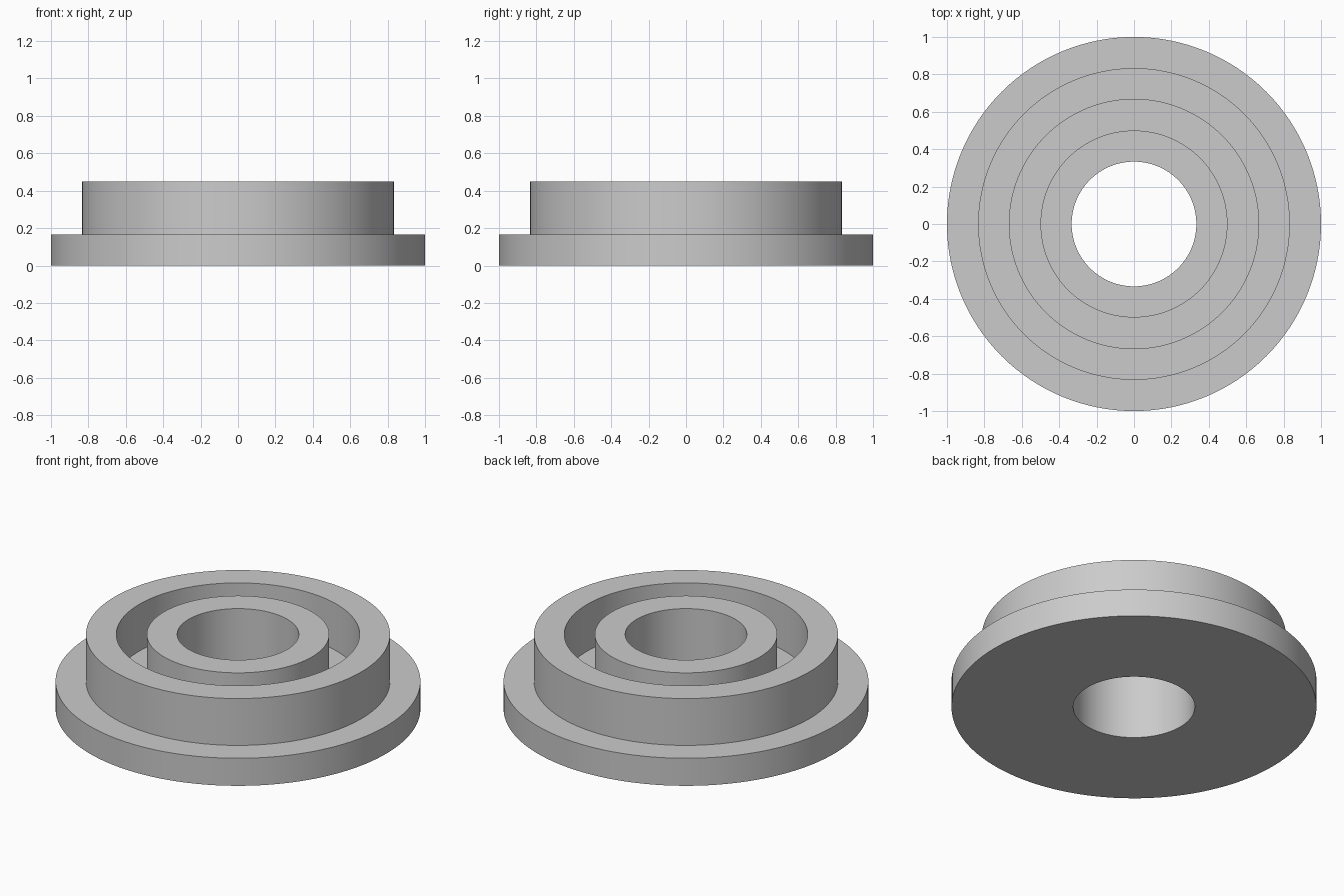
import bpy
import bmesh
from math import radians, tau

SEGMENTS = 128

cube = bpy.data.objects.get("Cube")
if cube:
    bpy.data.objects.remove(cube, do_unlink=True)

# Single plain grey
grey = bpy.data.materials.new("plain_grey")
grey.use_nodes = True
color = (0.6, 0.6, 0.6, 1)
grey.diffuse_color = color
grey.node_tree.nodes["Principled BSDF"].inputs["Base Color"].default_value = color


def lathe(name, profile):
    """Spin a closed (radius, height) profile around the z axis."""
    bm = bmesh.new()
    verts = [bm.verts.new((r, 0, z)) for r, z in profile]
    edges = [bm.edges.new((v, verts[i - 1])) for i, v in enumerate(verts)]
    bmesh.ops.spin(bm, geom=verts + edges, cent=(0, 0, 0), axis=(0, 0, 1),
                   angle=tau, steps=SEGMENTS, use_merge=True)
    bmesh.ops.remove_doubles(bm, verts=bm.verts, dist=0.0001)
    bmesh.ops.recalc_face_normals(bm, faces=bm.faces)
    mesh = bpy.data.meshes.new(name)
    bm.to_mesh(mesh)
    bm.free()
    obj = bpy.data.objects.new(name, mesh)
    bpy.context.collection.objects.link(obj)
    mesh.materials.append(grey)
    bpy.ops.object.select_all(action="DESELECT")
    obj.select_set(True)
    bpy.context.view_layer.objects.active = obj
    bpy.ops.object.shade_smooth_by_angle(angle=radians(30))
    return obj


# Radii step evenly from the bore to the flange rim
bore, hub, groove, collar, rim = [i / 6 for i in range(2, 7)]
flange_top, ring_top = 1 / 6, 0.45

# One solid: flange, raised collar, ring groove, hub and through bore
lathe("flanged_ring", [
    (bore, 0), (rim, 0), (rim, flange_top),
    (collar, flange_top), (collar, ring_top),
    (groove, ring_top), (groove, flange_top),
    (hub, flange_top), (hub, ring_top), (bore, ring_top),
])
